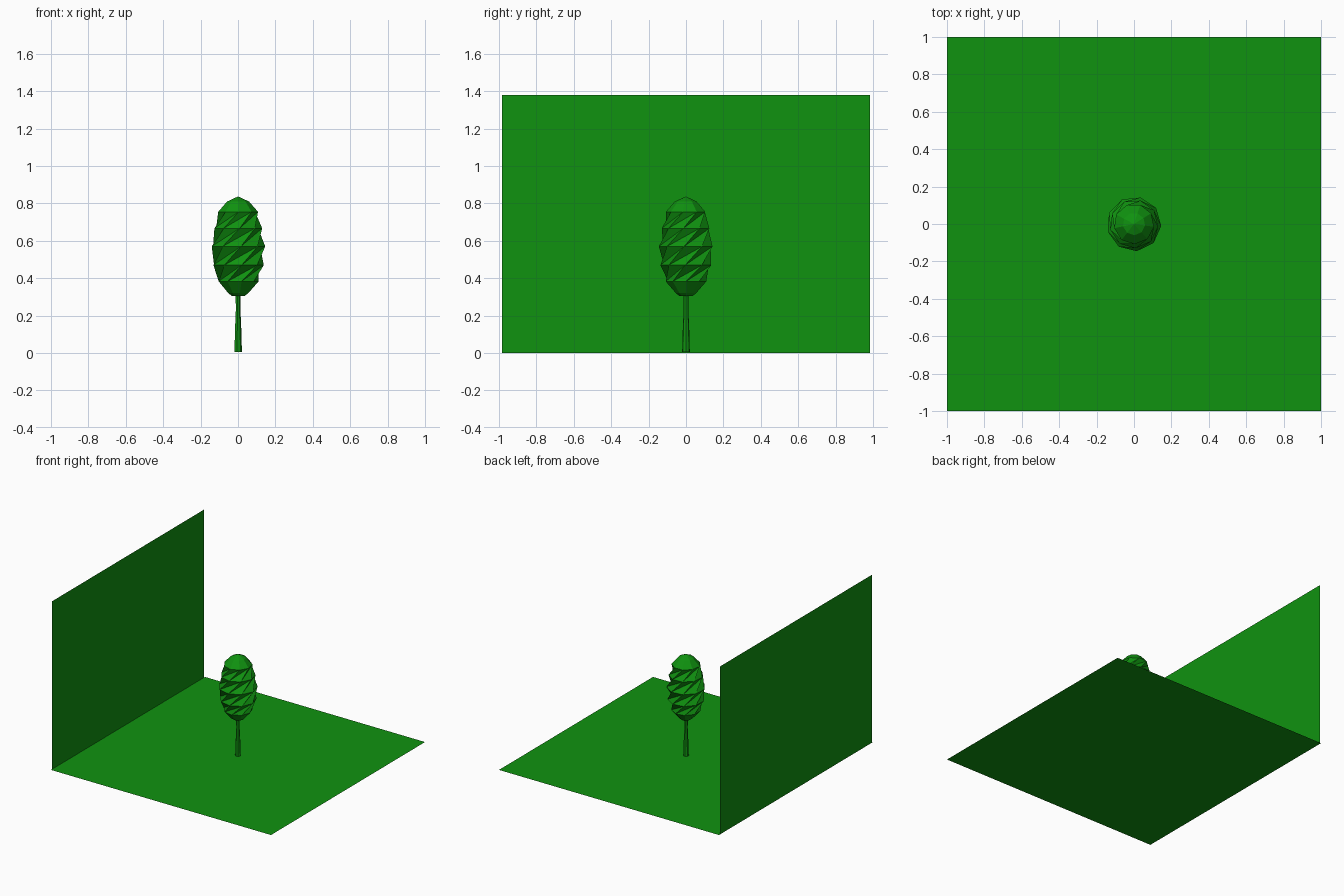
import bpy, math

if "Cube" in bpy.data.objects:
    bpy.data.objects.remove(bpy.data.objects["Cube"])

green = bpy.data.materials.new("leaf green")
green.diffuse_color = (0.005, 0.29, 0.005, 1)
green.use_nodes = True
green.node_tree.nodes["Principled BSDF"].inputs["Base Color"].default_value = green.diffuse_color


def make(name, verts, faces):
    mesh = bpy.data.meshes.new(name)
    mesh.from_pydata(verts, [], faces)
    mesh.materials.append(green)
    obj = bpy.data.objects.new(name, mesh)
    bpy.context.collection.objects.link(obj)
    return obj


def stacked_rings(name, rings, sides):
    """Flat-faced loft through rings of (z, radius, rotation in degrees)."""
    verts, faces = [], []
    for z, r, rot in rings:
        for i in range(sides):
            a = 2 * math.pi * i / sides + math.radians(rot)
            verts.append((r * math.cos(a), r * math.sin(a), z))
    for k in range(len(rings) - 1):
        for i in range(sides):
            j = (i + 1) % sides
            a, b = k * sides + i, k * sides + j
            c, d = a + sides, b + sides
            faces += [(a, b, d), (a, d, c)]
    last = len(verts) - sides
    faces.append(tuple(reversed(range(sides))))
    faces.append(tuple(range(last, last + sides)))
    return make(name, verts, faces)


# Ground sheet and upright backdrop along the left edge
make("ground_sheet", [(-1, -1, 0), (1, -1, 0), (1, 1, 0), (-1, 1, 0)], [(0, 1, 2, 3)])
make("back_wall", [(-1, -0.985, 0), (-1, 0.985, 0), (-1, 0.985, 1.38), (-1, -0.985, 1.38)],
     [(0, 1, 2, 3)])

# Tapered trunk
stacked_rings("trunk", [(0.005, 0.021, 0), (0.12, 0.018, 0), (0.23, 0.013, 0),
                        (0.33, 0.014, 0)], 7)

# Crown: each band twists against the next, pinching its middle
twist = 38
profile = [(0.305, 0.035, 0), (0.32, 0.055, 0), (0.383, 0.11, 0),
           (0.47, 0.138, 1), (0.57, 0.146, 2), (0.667, 0.13, 3),
           (0.755, 0.108, 4), (0.81, 0.06, 4), (0.836, 0.003, 4)]
stacked_rings("crown", [(z, r, n * twist) for z, r, n in profile], 9)
